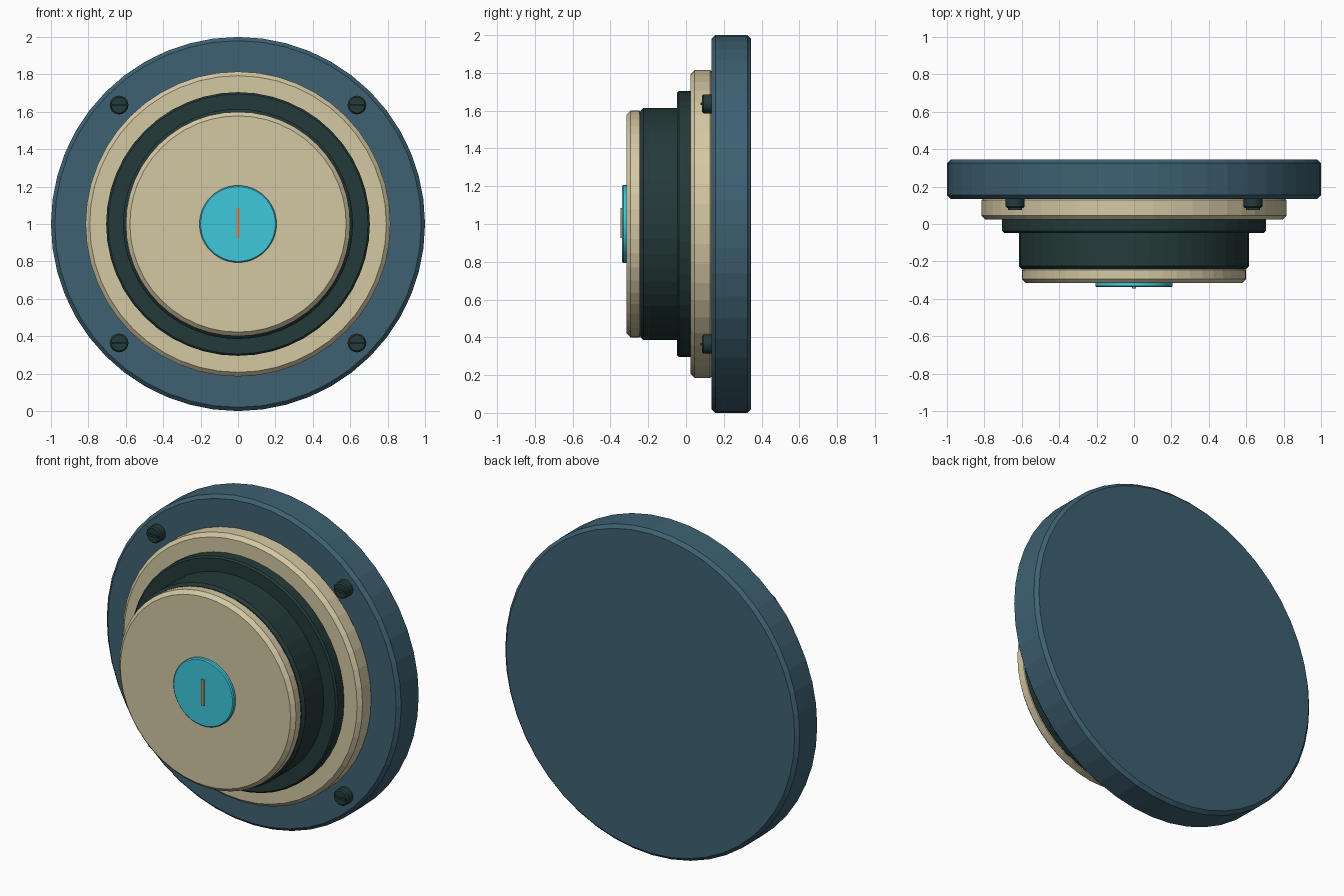
import bpy, bmesh, math
from mathutils import Matrix

if "Cube" in bpy.data.objects:
    bpy.data.objects.remove(bpy.data.objects["Cube"])


def lin(c):
    c /= 255
    return c / 12.92 if c <= 0.04045 else ((c + 0.055) / 1.055) ** 2.4


def material(name, r, g, b):
    m = bpy.data.materials.new(name)
    m.diffuse_color = (lin(r), lin(g), lin(b), 1)
    m.use_nodes = True
    m.node_tree.nodes["Principled BSDF"].inputs["Base Color"].default_value = m.diffuse_color
    return m


slate = material("slate blue", 62, 97, 114)
cream = material("cream", 212, 200, 164)
dark = material("dark green", 36, 58, 57)
cyan = material("cyan", 62, 200, 221)
tan = material("tan", 172, 148, 118)


def finish(name, bm, mat):
    bmesh.ops.recalc_face_normals(bm, faces=bm.faces)
    me = bpy.data.meshes.new(name)
    bm.to_mesh(me)
    bm.free()
    me.materials.append(mat)
    ob = bpy.data.objects.new(name, me)
    bpy.context.collection.objects.link(ob)
    return ob


def disc(name, radius, y0, y1, chamfer, mat, x=0, z=1, sides=48):
    """Chamfered disc with its axis along y."""
    bm = bmesh.new()
    rings = []
    for r, y in ((radius - chamfer, y0), (radius, y0 + chamfer),
                 (radius, y1 - chamfer), (radius - chamfer, y1)):
        rings.append([bm.verts.new((x + r * math.sin(2 * math.pi * i / sides), y,
                                    z + r * math.cos(2 * math.pi * i / sides)))
                      for i in range(sides)])
    for a, b in zip(rings, rings[1:]):
        for i in range(sides):
            j = (i + 1) % sides
            bm.faces.new((a[i], a[j], b[j], b[i]))
    bm.faces.new(rings[0])
    bm.faces.new(rings[-1])
    return finish(name, bm, mat)


def bar(name, x, y, z, sx, sy, sz, mat):
    bm = bmesh.new()
    bmesh.ops.create_cube(bm, size=1, matrix=Matrix.Translation((x, y, z))
                          @ Matrix.Diagonal((sx, sy, sz, 1)))
    return finish(name, bm, mat)


# Stacked round body, back to front
disc("back_plate", 1.0, 0.135, 0.345, 0.02, slate)
disc("flange", 0.815, 0.023, 0.15, 0.022, cream)
disc("collar_ring", 0.705, -0.047, 0.035, 0.01, dark)
disc("drum", 0.615, -0.24, -0.03, 0.015, dark)
disc("front_cap", 0.60, -0.316, -0.225, 0.022, cream)

# Centre button with its marker
disc("centre_button", 0.206, -0.338, -0.305, 0.006, cyan)
bar("centre_marker", 0, -0.338, 1.005, 0.02, 0.016, 0.16, tan)

# Four screws in the plate rim
for sx in (-1, 1):
    for sz in (-1, 1):
        x, z = 0.636 * sx, 1 + 0.636 * sz
        disc("screw_head", 0.05, 0.085, 0.145, 0.008, dark, x, z, 24)
        bar("screw_slot", x, 0.083, z, 0.075, 0.014, 0.012, dark)
